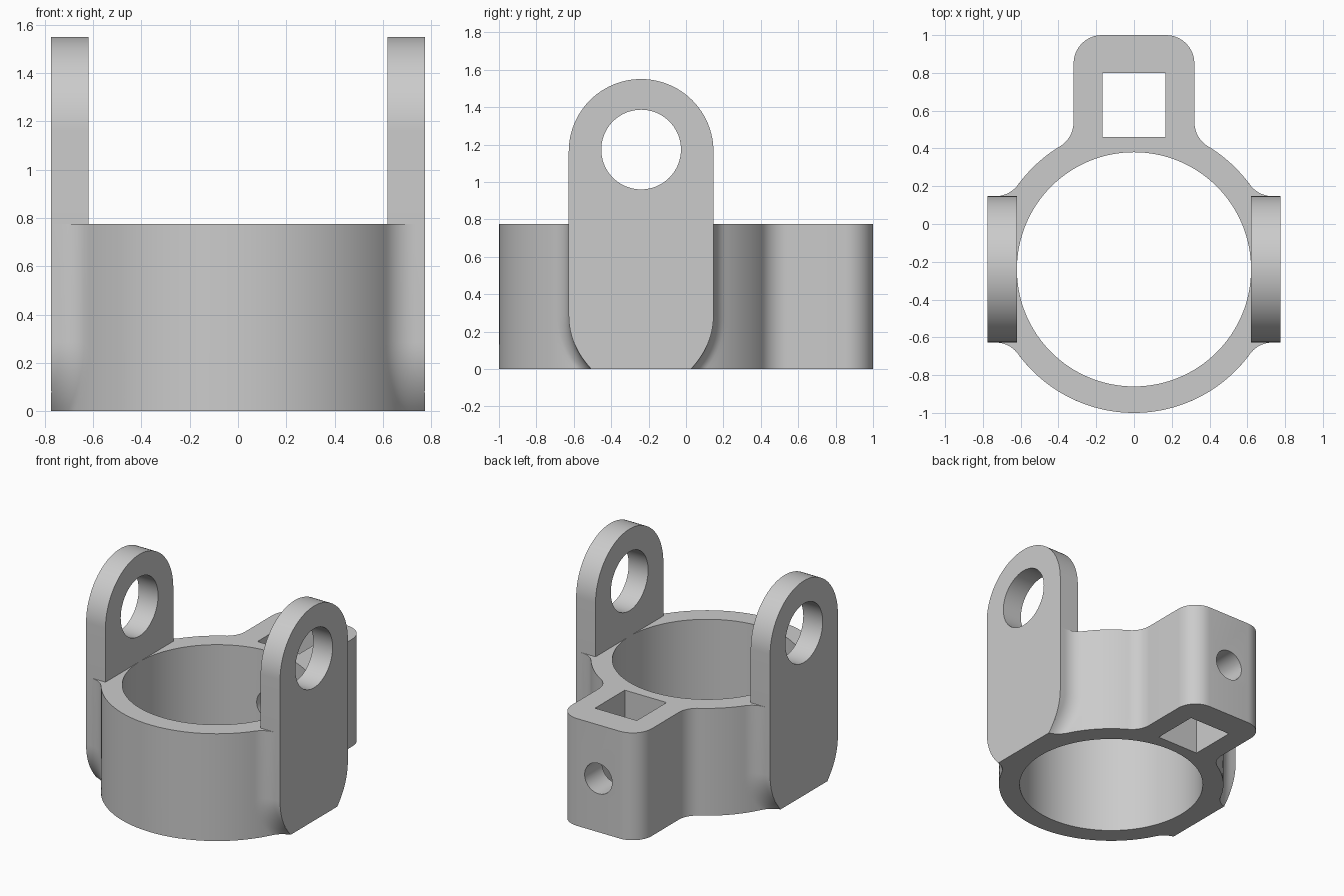
import bpy, bmesh
from math import pi, sin, cos, acos, asin, atan2, sqrt, radians
from mathutils import Matrix, Vector

old = bpy.data.objects.get("Cube")
if old:
    bpy.data.objects.remove(old, do_unlink=True)

# Main dimensions
CY = -0.24                      # ring centre in y
R_OUT, R_IN, H = 0.76, 0.62, 0.775
EAR_X, EAR_R = 0.775, 0.387     # outer face and half width of the ears
EAR_TOP, EAR_LOW = 1.163, 0.285  # centres of the ear's end arcs
BLK_X, BLK_Y = 0.32, 1.0 - CY   # back block half width, reach from ring centre
FIL = 0.15                      # fillet radius

grey = bpy.data.materials.new("plain grey")
grey.use_nodes = True
colour = (0.6, 0.6, 0.6, 1)
grey.diffuse_color = colour
grey.node_tree.nodes["Principled BSDF"].inputs["Base Color"].default_value = colour


def arc(cx, cy, r, a, b, n):
    return [(cx + r * cos(a + (b - a) * i / n), cy + r * sin(a + (b - a) * i / n))
            for i in range(n + 1)]


def loft(name, rings):
    """Closed solid through rings of equal point count."""
    bm = bmesh.new()
    rows = [[bm.verts.new(p) for p in ring] for ring in rings]
    n = len(rows[0])
    for lo, hi in zip(rows, rows[1:]):
        for i in range(n):
            j = (i + 1) % n
            bm.faces.new((lo[i], lo[j], hi[j], hi[i]))
    bm.faces.new(rows[0][::-1])
    bm.faces.new(rows[-1])
    bmesh.ops.recalc_face_normals(bm, faces=bm.faces)
    mesh = bpy.data.meshes.new(name)
    bm.to_mesh(mesh)
    bm.free()
    mesh.materials.append(grey)
    ob = bpy.data.objects.new(name, mesh)
    bpy.context.collection.objects.link(ob)
    return ob


def cylinder(name, start, end, r, n=96):
    """Cylinder between two points."""
    start, end = Vector(start), Vector(end)
    turn = (end - start).to_track_quat('Z', 'Y').to_matrix()
    circle = arc(0, 0, r, 0, 2 * pi, n)[:-1]
    return loft(name, [[p + turn @ Vector((x, y, 0)) for x, y in circle]
                       for p in (start, end)])


def activate(ob):
    bpy.ops.object.select_all(action='DESELECT')
    ob.select_set(True)
    bpy.context.view_layer.objects.active = ob


def cut(ob, cutter):
    cutter.hide_render = True
    mod = ob.modifiers.new("cut", 'BOOLEAN')
    mod.operation, mod.solver, mod.object = 'DIFFERENCE', 'EXACT', cutter
    activate(ob)
    bpy.ops.object.modifier_apply(modifier=mod.name)
    bpy.data.objects.remove(cutter, do_unlink=True)


def smooth(ob):
    activate(ob)
    bpy.ops.object.shade_smooth_by_angle(angle=radians(30))


def outline(w, z):
    """Plan of the clamp body where the ears have half width w."""
    # ring to ear fillet
    fy = w + FIL
    fx = sqrt((R_OUT + FIL) ** 2 - fy ** 2)
    t = atan2(fy, fx)
    end = acos(min(0, (EAR_X - fx) / FIL))
    side = arc(fx, -fy, FIL, pi - t, end, 10) + [(EAR_X, -w)]
    # ring to block fillet
    bx = BLK_X + FIL
    by = sqrt((R_OUT + FIL) ** 2 - bx ** 2)
    tb = atan2(by, bx)
    half = arc(0, 0, R_OUT, -pi / 2, -t, 28)[:-1] + side
    half += [(x, -y) for x, y in reversed(side)]
    half += arc(0, 0, R_OUT, t, tb, 14)[1:-1]
    half += arc(bx, by, FIL, tb + pi, pi, 10)
    half += arc(BLK_X - FIL, BLK_Y - FIL, FIL, 0, pi / 2, 10)
    full = half + [(-x, y) for x, y in reversed(half[1:])]
    return [(x, y + CY, z) for x, y in full]


# Clamp body: ring, back block and lower ears, with rounded ear bottoms
low = asin(EAR_LOW / EAR_R)
steps = [low * (1 - i / 12) for i in range(13)]
rings = [outline(EAR_R * cos(a), EAR_LOW - EAR_R * sin(a)) for a in steps]
rings.append(outline(EAR_R, H))
body = loft("clamp_body", rings)

cut(body, cylinder("bore_cutter", (0, CY, -0.2), (0, CY, 1), R_IN, 128))
slot = [(-0.167, 0.46), (0.167, 0.46), (0.167, 0.8), (-0.167, 0.8)]
cut(body, loft("slot_cutter", [[(x, y, z) for x, y in slot] for z in (-0.2, 1)]))
cut(body, cylinder("screw_cutter", (0, 0.2, H / 2), (0, 1.2, H / 2), 0.11, 48))
smooth(body)

# Upper ears with pivot holes
profile = [(-EAR_R, H), (EAR_R, H)] + arc(0, EAR_TOP, EAR_R, 0, pi, 48)
for name, s in (("left_ear", 1), ("right_ear", -1)):
    ear = loft(name, [[(s * x, y + CY, z) for y, z in profile] for x in (R_IN, EAR_X)])
    cut(ear, cylinder("pivot_cutter", (s * 0.5, CY, 1.173), (s * 0.9, CY, 1.173), 0.213, 72))
    smooth(ear)
